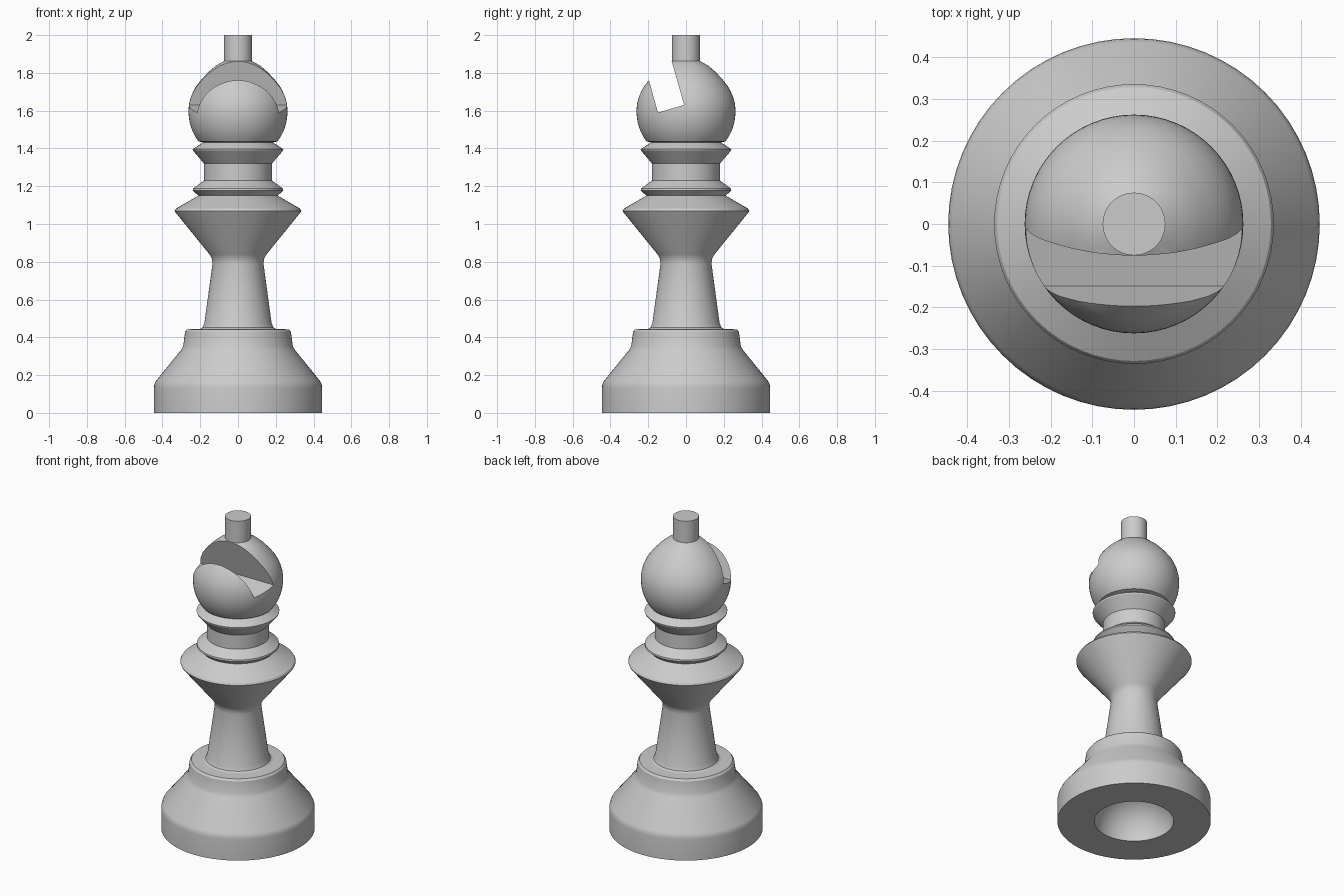
import bpy, bmesh, math

if "Cube" in bpy.data.objects:
    bpy.data.objects.remove(bpy.data.objects["Cube"])


def arc(r0, z0, radius, a0, a1, n):
    """Points (r, z) on a circle between two angles in degrees."""
    angles = [math.radians(a0 + (a1 - a0) * i / n) for i in range(n + 1)]
    return [(r0 + radius * math.cos(a), z0 + radius * math.sin(a)) for a in angles]


def mesh_object(name, bm):
    bmesh.ops.recalc_face_normals(bm, faces=bm.faces[:])
    mesh = bpy.data.meshes.new(name)
    bm.to_mesh(mesh)
    bm.free()
    obj = bpy.data.objects.new(name, mesh)
    bpy.context.collection.objects.link(obj)
    return obj


def lathe(name, profile, steps=64):
    bm = bmesh.new()
    verts = [bm.verts.new((r, 0, z)) for r, z in profile]
    edges = [bm.edges.new(pair) for pair in zip(verts, verts[1:])]
    bmesh.ops.spin(bm, geom=verts + edges, cent=(0, 0, 0), axis=(0, 0, 1),
                   angle=math.tau, steps=steps, use_duplicate=False)
    bmesh.ops.remove_doubles(bm, verts=bm.verts[:], dist=1e-4)
    return mesh_object(name, bm)


def prism_x(name, outline, half_width):
    """Extrude a (y, z) outline along x."""
    bm = bmesh.new()
    face = bm.faces.new([bm.verts.new((-half_width, y, z)) for y, z in outline])
    out = bmesh.ops.extrude_face_region(bm, geom=[face])["geom"]
    moved = [v for v in out if isinstance(v, bmesh.types.BMVert)]
    bmesh.ops.translate(bm, verts=moved, vec=(2 * half_width, 0, 0))
    return mesh_object(name, bm)


# Domed hollow under the base
hollow = [(0, 0.23)] + arc(0, 0, 0.23, 90, 0, 12)[1:]
# Base
base = [(0.445, 0), (0.445, 0.135), (0.443, 0.15), (0.435, 0.168),
        (0.30, 0.335), (0.29, 0.355), (0.28, 0.43), (0.27, 0.442)]
# Stem with flared foot
stem = [(0.20, 0.445), (0.188, 0.452), (0.178, 0.475), (0.135, 0.79),
        (0.138, 0.815), (0.15, 0.838)]
# Wide collar and small ring
collar = [(0.33, 1.06), (0.335, 1.07), (0.328, 1.082), (0.21, 1.15),
          (0.24, 1.178), (0.238, 1.188), (0.18, 1.23)]
# Neck and upper ring
neck = [(0.18, 1.32), (0.238, 1.388), (0.24, 1.396), (0.185, 1.432)]
# Pointed round head, then finial
head = arc(0, 1.595, 0.262, -37, 10, 10) + [
    (0.249, 1.675), (0.228, 1.72), (0.198, 1.76), (0.16, 1.802),
    (0.118, 1.838), (0.075, 1.862)]
finial = [(0.075, 2.0), (0, 2.0)]

piece = lathe("turned_chess_piece", hollow + base + stem + collar + neck + head + finial)

# Slanted slot cut into the front of the head
cutter = prism_x("slot_cutter", [(-0.148, 1.59), (-0.01, 1.63),
                                 (-0.095, 1.93), (-0.245, 1.93)], 0.4)
cutter.hide_render = True
bpy.context.view_layer.objects.active = piece
piece.select_set(True)
cut = piece.modifiers.new("slot", 'BOOLEAN')
cut.operation = 'DIFFERENCE'
cut.solver = 'EXACT'
cut.object = cutter
bpy.ops.object.modifier_apply(modifier=cut.name)
bpy.data.objects.remove(cutter)

bpy.ops.object.shade_smooth_by_angle(angle=math.radians(25))
